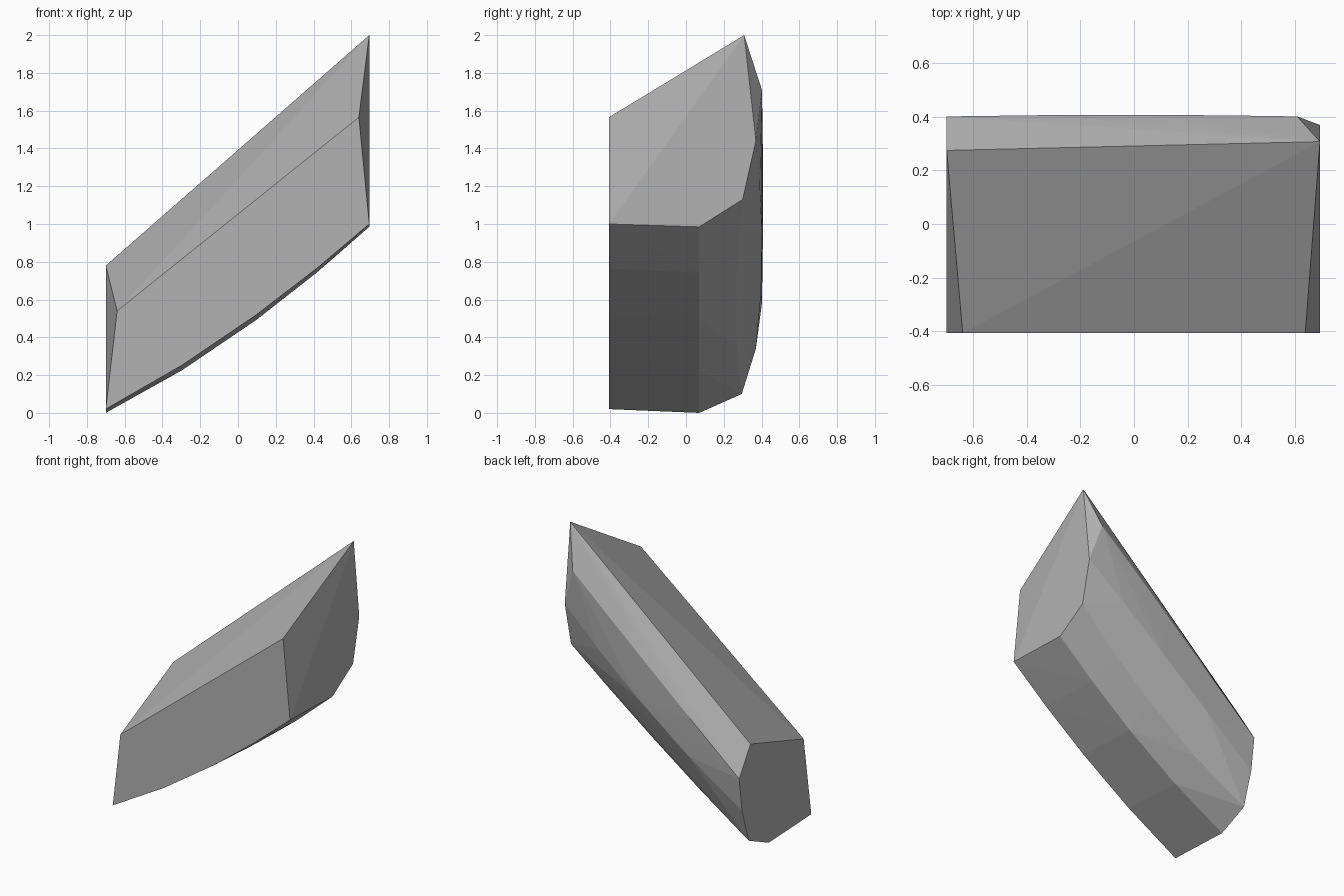
import bpy, bmesh

if "Cube" in bpy.data.objects:
    bpy.data.objects.remove(bpy.data.objects["Cube"])

# Stone slab: slanted cut block with a bowed, faceted underside and back
half_depth = 0.408

# end profiles as (x, y, z)
left_end = [(-0.70, -half_depth, 0.02), (-0.64, -half_depth, 0.54), (-0.70, 0.275, 0.78),
            (-0.70, 0.402, 0.58), (-0.70, 0.37, 0.34), (-0.70, 0.295, 0.10), (-0.70, 0.07, 0.0)]
right_end = [(0.695, -half_depth, 1.0), (0.64, -half_depth, 1.565), (0.695, 0.308, 2.0),
             (0.61, 0.402, 1.71), (0.695, 0.37, 1.44), (0.695, 0.30, 1.13), (0.695, 0.07, 0.985)]
points = left_end + right_end

# bowed length-wise ridges: (left index, z sag, y shift)
ridges = [(0, 0.062, 0.0), (5, 0.06, -0.033), (6, 0.072, 0.0), (4, 0.03, 0.033), (3, 0.0, 0.006)]
for i, sag, shift in ridges:
    a, b = left_end[i], right_end[i]
    for t in (0.29, 0.57, 0.8):
        bow = 4 * t * (1 - t)
        x, y, z = (p + (q - p) * t for p, q in zip(a, b))
        points.append((x, y + shift * bow, z - sag * bow))

bm = bmesh.new()
for p in points:
    bm.verts.new(p)
bmesh.ops.convex_hull(bm, input=bm.verts[:])
loose = [v for v in bm.verts if not v.link_faces]
bmesh.ops.delete(bm, geom=loose, context='VERTS')
bmesh.ops.recalc_face_normals(bm, faces=bm.faces[:])

mesh = bpy.data.meshes.new("stone_slab")
bm.to_mesh(mesh)
bm.free()
slab = bpy.data.objects.new("stone_slab", mesh)
bpy.context.collection.objects.link(slab)

# plain grey stone
grey = bpy.data.materials.new("stone_grey")
grey.diffuse_color = (0.45, 0.45, 0.45, 1)
grey.use_nodes = True
grey.node_tree.nodes["Principled BSDF"].inputs["Base Color"].default_value = grey.diffuse_color
mesh.materials.append(grey)
